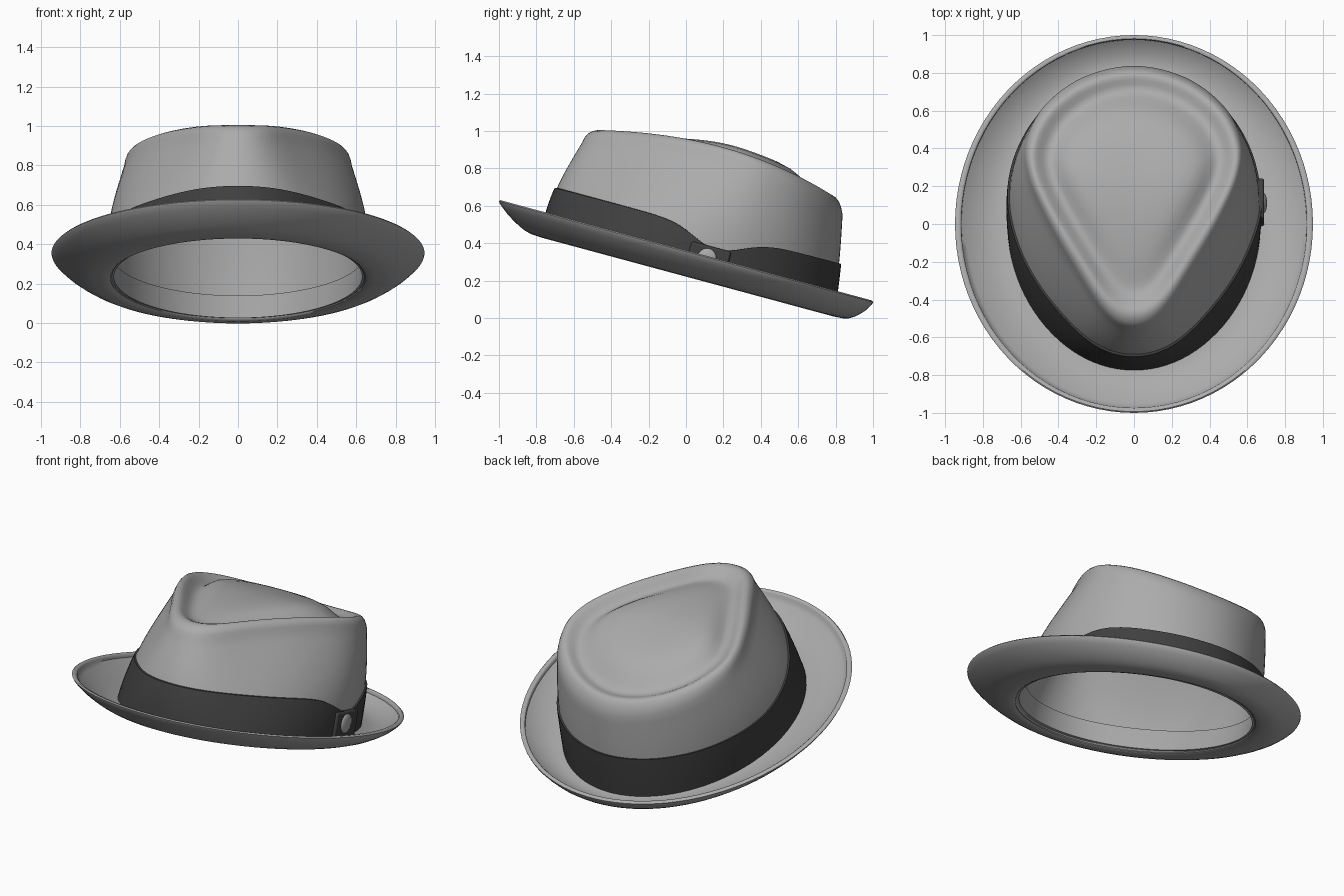
import bpy, bmesh, math
from mathutils import Vector

if "Cube" in bpy.data.objects:
    bpy.data.objects.remove(bpy.data.objects["Cube"])

N = 96
ANGLES = [2 * math.pi * i / N for i in range(N)]   # 0 = front, pi = back


def grey(name, v):
    m = bpy.data.materials.new(name)
    m.diffuse_color = (v, v, v, 1)
    m.use_nodes = True
    m.node_tree.nodes["Principled BSDF"].inputs["Base Color"].default_value = m.diffuse_color
    return m


felt = grey("grey_felt", 0.41)
dark = grey("dark_ribbon", 0.05)


def finish(ob, mat, angle=40):
    ob.data.materials.append(mat)
    bpy.ops.object.select_all(action='DESELECT')
    ob.select_set(True)
    bpy.context.view_layer.objects.active = ob
    bpy.ops.object.shade_smooth_by_angle(angle=math.radians(angle))


def loft(name, rings, closed=False, cap=False):
    """Skin a list of rings; closed joins last to first, cap fills the last."""
    bm = bmesh.new()
    vs = [[bm.verts.new(p) for p in r] for r in rings]
    for k in range(len(vs) if closed else len(vs) - 1):
        a, b = vs[k], vs[(k + 1) % len(vs)]
        for i in range(N):
            j = (i + 1) % N
            bm.faces.new((a[i], a[j], b[j], b[i]))
    if cap:
        c = bm.verts.new(sum((v.co for v in vs[-1]), Vector()) / N)
        for i in range(N):
            bm.faces.new((vs[-1][i], vs[-1][(i + 1) % N], c))
    if closed:
        bmesh.ops.recalc_face_normals(bm, faces=bm.faces)
    me = bpy.data.meshes.new(name)
    bm.to_mesh(me)
    bm.free()
    ob = bpy.data.objects.new(name, me)
    bpy.context.collection.objects.link(ob)
    return ob


def floor_z(y):            # tilted plane the brim lies on
    return 0.225 - 0.27 * y


def ridge_z(y):            # height of the crown's top edge
    return 0.958 - 0.185 * y - 0.21 * y * y - 0.06 * y ** 3


def smooth(a, b, x):
    x = max(0, min(1, (x - a) / (b - a)))
    return x * x * (3 - 2 * x)


# Teardrop outline of the crown top, right half from front to back
TEAR = [(0, -.50), (.14, -.435), (.30, -.20), (.45, .05), (.545, .26),
        (.555, .43), (.46, .615), (.26, .762), (0, .82)]


def tear(t, f):
    side = 1 if t <= math.pi else -1
    u = (t if side > 0 else 2 * math.pi - t) / math.pi * 8
    i = min(int(u), 7)
    u -= i
    pts = [(-TEAR[1][0], TEAR[1][1])] + TEAR + [(-TEAR[7][0], TEAR[7][1])]
    a, b, c, d = (Vector(p) for p in pts[i:i + 4])
    p = 0.5 * (2 * b + (c - a) * u + (2 * a - 5 * b + 4 * c - d) * u ** 2
               + (3 * b - a - 3 * c + d) * u ** 3)
    return side * p.x * f, 0.25 + (p.y - 0.25) * f


def edge(t, f):
    """Outer edge outline: spread wider toward the front for a softer tip."""
    return tear(t, f + (f - 0.97) * 0.75 * smooth(-0.3, 0.9, math.cos(t)))


def wall(t, v, scale=1.0):
    """Point on the crown's side: v=0 at the brim, v=1 at the shoulder."""
    bx, by = 0.66 * math.sin(t), 0.01 - 0.775 * math.cos(t)
    sx, sy = edge(t, 1.03)
    bulge = 0.065 * math.sin(math.pi * v) * (1 - 0.85 * smooth(0.1, -1, math.cos(t)))
    bulge *= 1 - 0.35 * smooth(0.3, 1, math.cos(t))
    k = scale * (1 + bulge)
    x, y = bx + (sx - bx) * v, by + (sy - by) * v
    z0 = floor_z(by) + 0.01
    z = z0 + (ridge_z(sy) - 0.07 - z0) * v
    return Vector((x * k, 0.1 + (y - 0.1) * k, z))


def wall_at(t, h, scale):
    """Point on the side at height h above the brim plane."""
    lo, hi = 0.0, 1.0
    for _ in range(20):
        v = (lo + hi) / 2
        p = wall(t, v)
        if p.z - floor_z(p.y) < h:
            lo = v
        else:
            hi = v
    return wall(t, v, scale)


# Crown: side wall, rounded ridge, teardrop groove and inner dome
rings = [[wall(t, k / 12) for t in ANGLES] for k in range(13)]
for f, dz in [(1.02, -.042), (1.005, -.02), (.985, -.006), (.96, 0), (.93, -.006),
              (.90, -.018), (.86, -.036), (.82, -.05)]:
    pts = [edge(t, f) if f > .97 else tear(t, f) for t in ANGLES]
    rings.append([(x, y, ridge_z(y) + dz) for x, y in pts])
for f, w in [(.78, .02), (.74, .17), (.68, .48), (.62, .74), (.54, .92),
             (.42, 1), (.28, 1), (.14, 1)]:
    ring = []
    for t in ANGLES:
        x, y = tear(t, f)
        dome = -0.03 + 0.055 * smooth(-0.35, 0.3, y)
        ring.append((x, y, ridge_z(y) - .053 + w * (.053 + dome)))
    rings.append(ring)
crown = loft("crown", rings, cap=True)
sol = crown.modifiers.new("felt", 'SOLIDIFY')
sol.thickness = 0.018
sol.offset = -1
finish(crown, felt, 60)

# Brim: closed section (fraction outward, height) with curled, bound edge
SECTION = [(-.06, .005), (0, -.004), (.12, -.002), (.25, 0), (.38, .008), (.52, .024),
           (.66, .046), (.79, .07), (.9, .096), (.98, .118), (1, .13), (.97, .137),
           (.91, .136), (.885, .13), (.88, .112), (.8, .096), (.66, .073), (.5, .052),
           (.35, .038), (.2, .03), (.05, .03), (-.06, .032)]
rings = []
for s, h in SECTION:
    rx, ry, cy = .665 + .2825 * s, .78 + .22 * s, .01 * (1 - s)
    rings.append([(rx * math.sin(t), cy - ry * math.cos(t),
                   floor_z(cy - ry * math.cos(t)) + h) for t in ANGLES])
finish(loft("brim", rings, closed=True), felt, 50)


# Ribbon band, narrowed where it gathers into the bow on the right side
def band_top(t):
    h = 0.285
    if math.sin(t) > 0:
        y = 0.01 - 0.775 * math.cos(t)
        h -= 0.10 * math.exp(-((y - 0.10) / 0.2) ** 2)
    return h


rings = [[wall_at(t, 0.02 + (band_top(t) - 0.02) * k / 6, 1.016) for t in ANGLES]
         for k in range(7)]
rings += [[wall_at(t, band_top(t), 1.0) for t in ANGLES],
          [wall_at(t, 0.02, 1.0) for t in ANGLES]]
finish(loft("ribbon_band", rings, closed=True), dark)

# Sweatband inside the opening
rings = [[wall_at(t, h, s) for t in ANGLES]
         for h, s in [(.012, .955), (.07, .955), (.13, .955), (.13, .975), (.012, .975)]]
finish(loft("sweatband", rings, closed=True), felt)

# Bow knot with a small oval button
tilt = -math.atan(0.27)
bpy.ops.mesh.primitive_cube_add(size=1, location=(.664, .115, .30), rotation=(tilt, 0, 0))
knot = bpy.context.object
knot.name = "bow_knot"
for v in knot.data.vertices:
    v.co = (v.co.x * .05, v.co.y * .22, v.co.z * .17)
bev = knot.modifiers.new("round", 'BEVEL')
bev.width = 0.012
bev.segments = 3
finish(knot, dark)

bpy.ops.mesh.primitive_uv_sphere_add(segments=32, ring_count=16, radius=1,
                                     location=(.688, .11, .315), rotation=(tilt, 0, 0))
button = bpy.context.object
button.name = "bow_button"
button.scale = (.016, .052, .058)
finish(button, felt)
